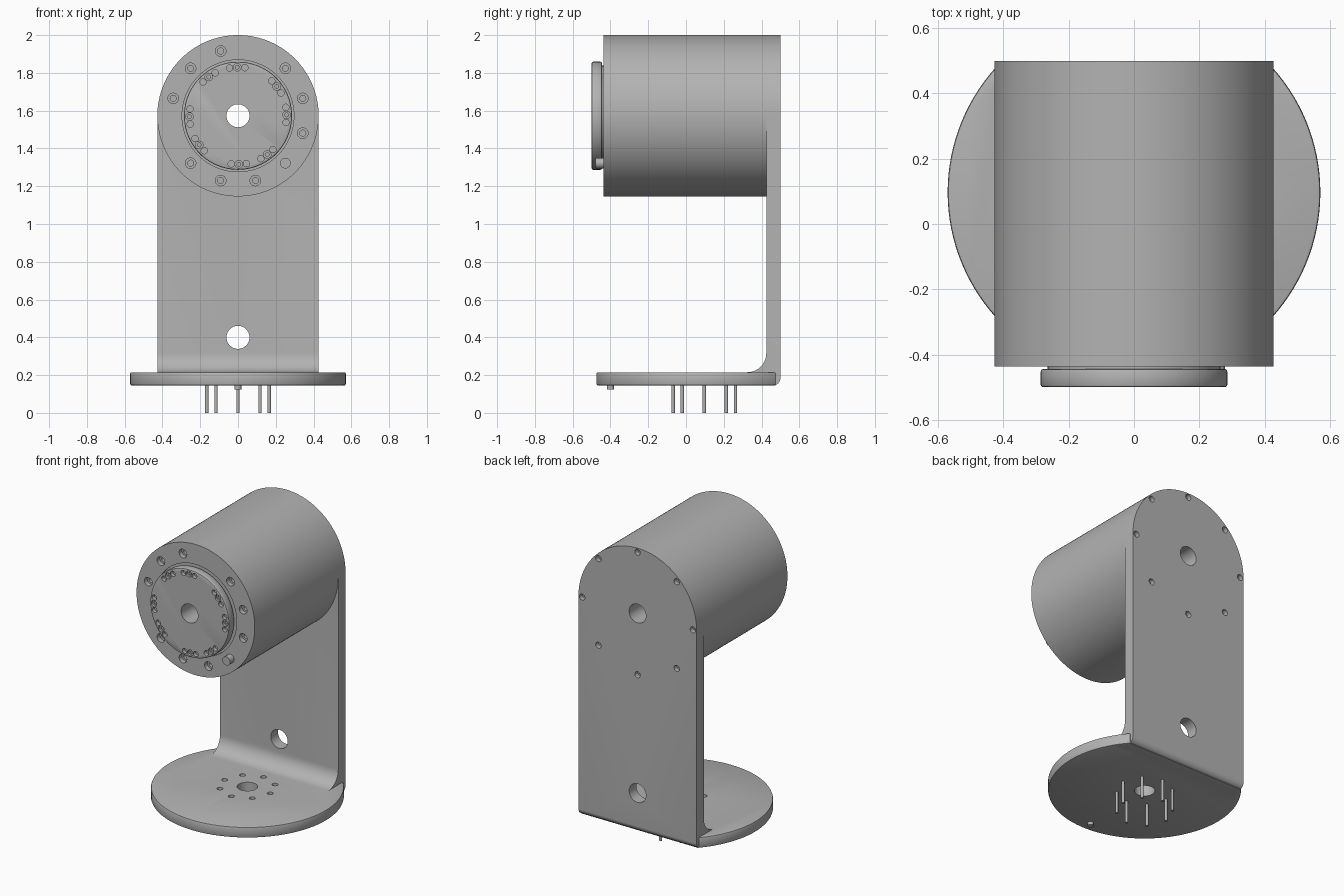
import bpy, bmesh, math
from mathutils import Matrix, Vector

if "Cube" in bpy.data.objects:
    bpy.data.objects.remove(bpy.data.objects["Cube"])

grey = bpy.data.materials.new("machined_grey")
grey.use_nodes = True
grey.diffuse_color = (0.45, 0.45, 0.45, 1)
grey.node_tree.nodes["Principled BSDF"].inputs["Base Color"].default_value = grey.diffuse_color

AXIS_Z = 1.573      # height of the drum axis
R = 0.427           # drum radius, half the bracket width
BASE_Y = 0.097      # centre of the base disc
BORE = 0.061


def make(name, bm):
    bmesh.ops.recalc_face_normals(bm, faces=bm.faces)
    mesh = bpy.data.meshes.new(name)
    bm.to_mesh(mesh)
    bm.free()
    mesh.materials.append(grey)
    obj = bpy.data.objects.new(name, mesh)
    bpy.context.collection.objects.link(obj)
    return obj


def cylinders(name, axis, centres, r, lo, hi, seg=24):
    """Equal cylinders along y (centres are x, z) or z (centres are x, y)."""
    bm = bmesh.new()
    for a, b in centres:
        mid = (lo + hi) / 2
        if axis == 'Y':
            mat = Matrix.Translation((a, mid, b)) @ Matrix.Rotation(math.pi / 2, 4, 'X')
        else:
            mat = Matrix.Translation((a, b, mid))
        bmesh.ops.create_cone(bm, cap_ends=True, segments=seg, radius1=r, radius2=r,
                              depth=hi - lo, matrix=mat)
    return make(name, bm)


def prism(name, points, direction):
    """Extrude a closed outline along a vector."""
    bm = bmesh.new()
    face = bm.faces.new([bm.verts.new(p) for p in points])
    out = bmesh.ops.extrude_face_region(bm, geom=[face])
    verts = [v for v in out["geom"] if isinstance(v, bmesh.types.BMVert)]
    bmesh.ops.translate(bm, verts=verts, vec=Vector(direction))
    return make(name, bm)


def apply_modifier(obj, mod):
    bpy.context.view_layer.objects.active = obj
    bpy.ops.object.modifier_apply(modifier=mod.name)


def combine(obj, tool, operation='DIFFERENCE'):
    mod = obj.modifiers.new("combine", 'BOOLEAN')
    mod.operation, mod.object, mod.solver = operation, tool, 'EXACT'
    apply_modifier(obj, mod)
    bpy.data.objects.remove(tool)


def bevel(obj, width):
    mod = obj.modifiers.new("bevel", 'BEVEL')
    mod.width, mod.segments = width, 2
    mod.limit_method, mod.angle_limit = 'ANGLE', math.radians(40)
    apply_modifier(obj, mod)


def ring(radius, degrees, centre):
    return [(centre[0] + radius * math.cos(math.radians(d)),
             centre[1] + radius * math.sin(math.radians(d))) for d in degrees]


def arc(cy, cz, r, start, end, n=10):
    return [(cy + r * math.cos(a), cz + r * math.sin(a)) for a in
            [math.radians(start + (end - start) * i / n) for i in range(n + 1)]]


axis = (0, AXIS_Z)
base = (0, BASE_Y)

# Bracket: bent plate profile, trimmed to a round top
profile = [(0.42, 0.145)] + arc(0.46, 0.185, 0.04, -90, 0) + [(0.5, 2.1), (0.425, 2.1)]
profile += arc(0.325, 0.315, 0.1, 0, -90) + [(0.42, 0.215)]
bracket = prism("bracket", [(-0.6, y, z) for y, z in profile], (1.2, 0, 0))
outline = [(-R, 0)] + [(x, z) for x, z in arc(0, AXIS_Z, R, 180, 0, 64)] + [(R, 0)]
combine(bracket, prism("trim", [(x, 0.2, z) for x, z in outline], (0, 0.5, 0)), 'INTERSECT')

# Base disc, cut flat behind the bracket, welded to it
disc = cylinders("disc", 'Z', [base], 0.571, 0.145, 0.215, 128)
bevel(disc, 0.008)
back = [(-1, 0.475, 0), (1, 0.475, 0), (1, 0.475, 1), (-1, 0.475, 1)]
combine(disc, prism("trim", back, (0, 1, 0)))
combine(bracket, disc, 'UNION')

# Bracket holes: drum axis, cable hole, base centre, bolts, pin recesses
pins = ring(0.165, range(0, 360, 45), base)
combine(bracket, cylinders("cut", 'Y', [axis, (0, 0.40)], BORE, 0.3, 0.6, 40))
combine(bracket, cylinders("cut", 'Z', [base], BORE, 0.1, 0.3, 40))
back_bolts = ring(0.4, range(0, 360, 45), axis)
combine(bracket, cylinders("cut", 'Y', back_bolts, 0.02, 0.47, 0.6))
combine(bracket, cylinders("cut", 'Y', back_bolts, 0.011, 0.44, 0.6, 6))
combine(bracket, cylinders("cut", 'Z', pins, 0.018, 0.19, 0.3))

# Base pins and locating stud under the disc
base_pins = cylinders("base_pins", 'Z', pins, 0.009, 0, 0.2, 16)
base_stud = cylinders("base_stud", 'Z', [(0, -0.4)], 0.018, 0.125, 0.16)

# Drum with counterbored bolt holes round its front face
FRONT = -0.437
drum = cylinders("drum", 'Y', [axis], R, FRONT, 0.425, 128)
combine(drum, cylinders("cut", 'Y', [axis], 0.296, -0.6, FRONT + 0.012, 96))
combine(drum, cylinders("cut", 'Y', [axis], BORE, -0.6, 0.6, 40))
bolts = ring(0.355, [15, 45, 105, 135, 165, 225, 255, 285, 345], axis)
combine(drum, cylinders("cut", 'Y', bolts, 0.028, -0.6, FRONT + 0.03))
combine(drum, cylinders("cut", 'Y', bolts, 0.016, -0.6, FRONT + 0.06))
drum_stud = cylinders("drum_stud", 'Y', ring(0.355, [-45], axis), 0.028, -0.48, FRONT + 0.02)

# Neck and output flange with eight clusters of three holes
neck = cylinders("neck", 'Y', [axis], 0.265, -0.45, FRONT + 0.02, 96)
combine(neck, cylinders("cut", 'Y', [axis], BORE, -0.6, 0.6, 40))
flange = cylinders("flange", 'Y', [axis], 0.286, -0.5, -0.444, 96)
bevel(flange, 0.008)
combine(flange, cylinders("cut", 'Y', [axis], BORE, -0.6, 0.6, 40))
clusters = [a + q for q in range(0, 360, 90) for a in (1, 37)]
sides = [c + s for c in clusters for s in (-9, 9)]
combine(flange, cylinders("cut", 'Y', ring(0.257, clusters, axis), 0.02, -0.6, -0.485, 20))
combine(flange, cylinders("cut", 'Y', ring(0.257, clusters, axis), 0.01, -0.6, -0.465, 12))
combine(flange, cylinders("cut", 'Y', ring(0.257, sides, axis), 0.017, -0.6, -0.475, 16))

# Smooth round walls, crisp edges
bpy.ops.object.select_all(action='DESELECT')
for part in (bracket, base_pins, base_stud, drum, drum_stud, neck, flange):
    part.select_set(True)
bpy.context.view_layer.objects.active = bracket
bpy.ops.object.shade_smooth_by_angle(angle=math.radians(30))
